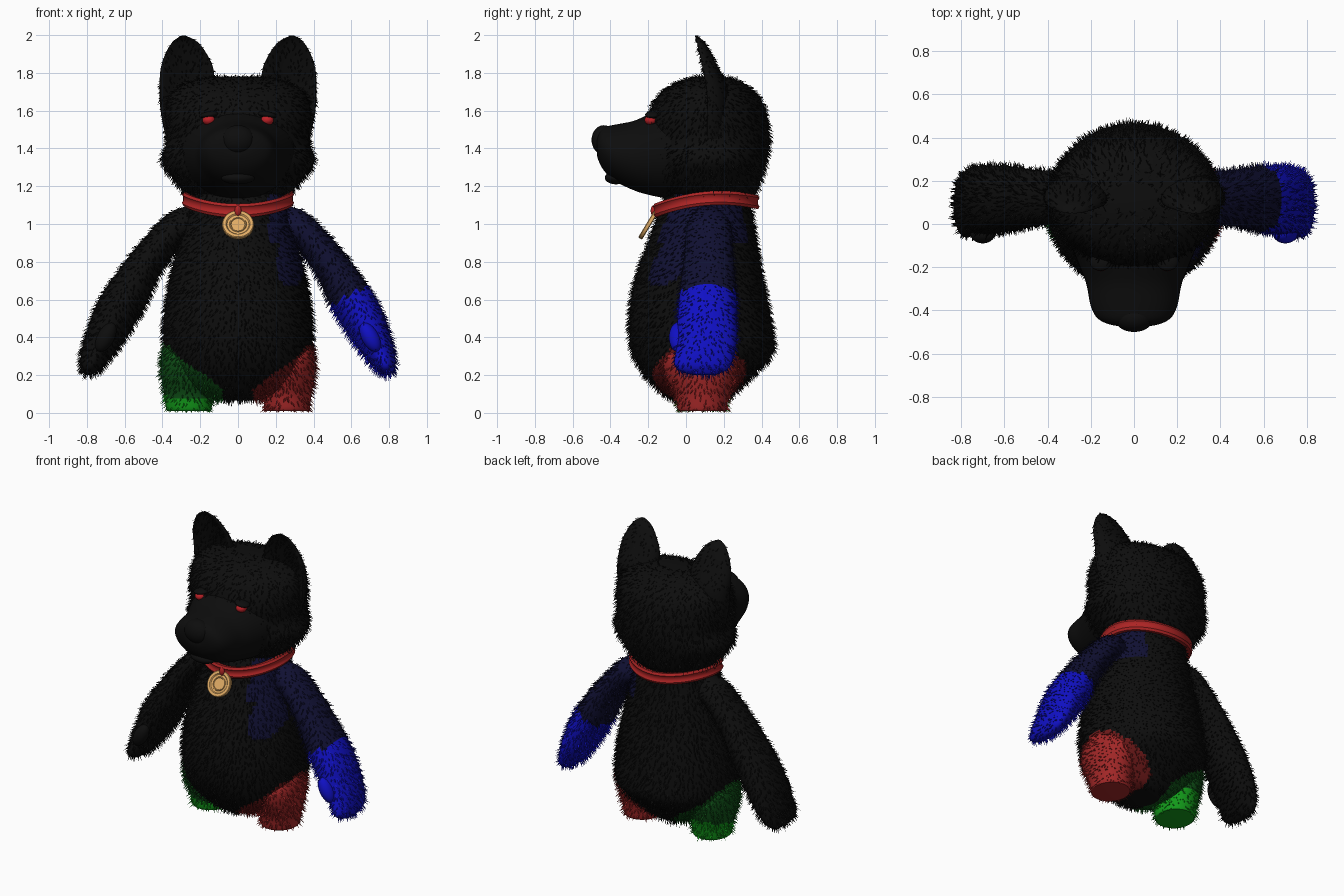
import bpy, bmesh, math, random
from mathutils import Vector as V, Matrix

random.seed(4)
if "Cube" in bpy.data.objects:
    bpy.data.objects.remove(bpy.data.objects["Cube"], do_unlink=True)


def material(name, r, g, b):
    m = bpy.data.materials.new(name)
    m.use_nodes = True
    m.diffuse_color = (r, g, b, 1)
    bsdf = m.node_tree.nodes["Principled BSDF"]
    bsdf.inputs["Base Color"].default_value = (r, g, b, 1)
    bsdf.inputs["Roughness"].default_value = 0.9
    return m


black = material("black_fur", .004, .004, .004)
navy = material("navy_fur", .005, .005, .032)
blue = material("blue_fur", .005, .005, .55)
dark_red = material("dark_red_fur", .16, .01, .01)
red = material("red_fur", .36, .02, .02)
dark_green = material("dark_green_fur", .005, .085, .009)
green = material("green_fur", .006, .32, .01)
collar_red = material("collar_red", .42, .018, .018)
gold = material("gold", .75, .41, .13)
eye_red = material("eye_red", .5, .015, .02)


def finish(name, bm, mats, angle=40):
    mesh = bpy.data.meshes.new(name)
    bm.to_mesh(mesh)
    bm.free()
    for m in mats:
        mesh.materials.append(m)
    ob = bpy.data.objects.new(name, mesh)
    bpy.context.collection.objects.link(ob)
    bpy.ops.object.select_all(action="DESELECT")
    ob.select_set(True)
    bpy.context.view_layer.objects.active = ob
    bpy.ops.object.shade_smooth_by_angle(angle=math.radians(angle))
    return ob


def add_fur(bm, density, length):
    """Thin three-sided tufts that lean outward and down."""
    for f in list(bm.faces):
        if len(f.verts) != 4:
            continue
        a, b, c, d = [v.co.copy() for v in f.verts]
        n = f.normal.copy()
        want = density * f.calc_area()
        for _ in range(int(want) + (random.random() < want % 1)):
            p = a.lerp(b, random.random()).lerp(d.lerp(c, random.random()), random.random())
            lean = (n * .7 + V((random.uniform(-.3, .3), random.uniform(-.3, .3), -.6))).normalized()
            tip = p + lean * length * random.uniform(.6, 1.2)
            tip.z = max(tip.z, 0)
            side = n.orthogonal().normalized() * .005
            base = [bm.verts.new(p - n * .004 + Matrix.Rotation(k * math.tau / 3, 3, n) @ side)
                    for k in range(3)]
            top = bm.verts.new(tip)
            for k in range(3):
                bm.faces.new((base[k], base[(k + 1) % 3], top)).material_index = f.material_index


def spline(a, b, c, d, t):
    return .5 * (2 * b + (c - a) * t + (2 * a - 5 * b + 4 * c - d) * t * t
                 + (3 * b - a - 3 * c + d) * t ** 3)


def loft(name, rings, mats, rule=None, fur=0, length=.034, steps=4, segs=48, dent=0):
    """Skin through elliptical rings, each a (centre, u radius, v radius) of vectors."""
    path = []
    for i in range(len(rings) - 1):
        q = [rings[max(i - 1, 0)], rings[i], rings[i + 1], rings[min(i + 2, len(rings) - 1)]]
        for s in range(steps):
            path.append([spline(*[r[k] for r in q], s / steps) for k in range(3)])
    path.append(rings[-1])
    bm = bmesh.new()
    loops = []
    for c, u, v in path:
        loop = []
        for k in range(segs):
            a = math.tau * k / segs
            s = math.sin(a)
            if s < 0:
                s *= 1 + dent * s
            loop.append(bm.verts.new(c + u * math.cos(a) + v * s))
        loops.append(loop)
    for lo, hi in zip(loops, loops[1:]):
        for k in range(segs):
            j = (k + 1) % segs
            bm.faces.new((lo[k], lo[j], hi[j], hi[k]))
    bm.faces.new(loops[0])
    bm.faces.new(loops[-1])
    bmesh.ops.recalc_face_normals(bm, faces=bm.faces[:])
    bm.normal_update()
    if rule:
        for f in bm.faces:
            f.material_index = rule(f.calc_center_median())
    if fur:
        add_fur(bm, fur, length)
    return finish(name, bm, mats)


def level(z, x0, x1, y0, y1):
    """Horizontal ring from its extents."""
    return (V(((x0 + x1) / 2, (y0 + y1) / 2, z)), V(((x1 - x0) / 2, 0, 0)), V((0, (y1 - y0) / 2, 0)))


def ball(name, centre, radii, mat, tilt=0):
    bm = bmesh.new()
    m = Matrix.Translation(centre) @ Matrix.Rotation(tilt, 4, "Y") @ Matrix.Diagonal((*radii, 1))
    bmesh.ops.create_uvsphere(bm, u_segments=24, v_segments=16, radius=1, matrix=m)
    return finish(name, bm, [mat])


# Body, with a navy spill at the left shoulder and coloured patches round the legs
def body_rule(p):
    x = abs(p.x)
    if (p.y - .08) ** 2 + (p.z - .12) ** 2 < .073 and p.z < .06 + .8 * x and x > .08:
        return 2 if p.x > 0 else 3
    if p.x > .16 and p.y < .33:
        if p.z > .9 or (((p.x - .28) / .075) ** 2 + ((p.z - .8) / .13) ** 2 < 1 and p.y < .05):
            return 1
    return 0


body = [(.065, .1, -.03, .2), (.09, .2, -.1, .24), (.15, .3, -.17, .3), (.22, .36, -.23, .37),
        (.32, .39, -.28, .46), (.45, .395, -.3, .455), (.6, .38, -.29, .43), (.75, .35, -.255, .4),
        (.9, .31, -.2, .375), (1.05, .27, -.145, .35), (1.17, .25, -.1, .33)]
loft("body", [level(z, -w, w, a, b) for z, w, a, b in body],
     [black, navy, dark_red, dark_green], body_rule, fur=1800, steps=6, segs=88)

# Head
head = [(1.12, .2, -.03, .3), (1.16, .27, -.1, .36), (1.25, .35, -.17, .4), (1.34, .405, -.19, .425),
        (1.44, .375, -.2, .44), (1.55, .385, -.2, .43), (1.65, .375, -.165, .4),
        (1.72, .32, -.1, .34), (1.765, .21, -.01, .26), (1.78, .1, .06, .18)]
loft("head", [level(z, -w, w, a, b) for z, w, a, b in head], [black], fur=1800, segs=64)

# Muzzle, nose and lower lip
muzzle = [(-.08, 1.13, 1.64, .3), (-.2, 1.155, 1.58, .25), (-.28, 1.18, 1.545, .22),
          (-.38, 1.23, 1.525, .2), (-.44, 1.29, 1.51, .165), (-.468, 1.35, 1.48, .1), (-.472, 1.39, 1.45, .04)]
loft("muzzle", [(V((0, y, (a + b) / 2)), V((w, 0, 0)), V((0, 0, (b - a) / 2)))
                for y, a, b, w in muzzle], [black])
ball("nose", (0, -.435, 1.445), (.09, .065, .078), black)
ball("lower_lip", (0, -.37, 1.245), (.09, .06, .035), black)

ear = [(1.45, .24, .38, .05, .2), (1.6, .18, .41, .04, .22), (1.72, .13, .415, .03, .22),
       (1.82, .13, .41, .03, .175), (1.9, .165, .385, .03, .135), (1.96, .21, .35, .03, .1),
       (1.985, .25, .32, .035, .075), (1.998, .28, .295, .04, .06)]
# Arm rows: outer x z, inner x z, front y, back y
arm = [(.24, 1.1, .18, .9, .03, .2), (.36, 1.06, .28, .9, .005, .24), (.5, .92, .41, .74, -.01, .25),
       (.62, .77, .49, .57, -.03, .265), (.74, .59, .58, .42, -.045, .27), (.81, .4, .66, .31, -.05, .265),
       (.835, .27, .73, .23, -.06, .235), (.82, .215, .765, .205, 0, .18), (.80, .2, .785, .2, .06, .13)]
leg = [(.01, .15, .37, -.03, .205), (.02, .14, .38, -.045, .215), (.1, .135, .39, -.06, .23),
       (.2, .13, .408, -.11, .265), (.29, .16, .408, -.12, .275), (.36, .22, .395, -.05, .22)]

for s, side in ((1, "left"), (-1, "right")):
    left = s > 0
    flip = lambda x0, x1: (s * x0, s * x1)
    # Ears with a hollow front
    loft(side + "_ear", [level(z, *flip(a, b), c, d) for z, a, b, c, d in ear],
         [black], fur=1200, length=.022, dent=1.3)
    # Arms and thumbs
    rings = [(V((s * (a + c) / 2, (e + f) / 2, (b + d) / 2)), V((s * (a - c) / 2, 0, (b - d) / 2)),
              V((0, (f - e) / 2, 0))) for a, b, c, d, e, f in arm]
    loft(side + "_arm", rings, [navy, blue] if left else [black, black],
         lambda p: int(p.z < .59 + .55 * (abs(p.x) - .53)), fur=1800, steps=6)
    ball(side + "_thumb", (s * .7, -.045, .4), (.045, .045, .085), blue if left else black, -s * .5)
    # Legs
    loft(side + "_leg", [level(z, *flip(a, b), c, d) for z, a, b, c, d in leg],
         [red, red] if left else [dark_green, green], lambda p: int(p.z < .085 + .25 * max(p.y, 0)), fur=1800)
    # Eyes under heavy lids
    ball(side + "_eye", (s * .155, -.185, 1.55), (.034, .034, .027), eye_red)
    ball(side + "_eyelid", (s * .155, -.175, 1.578), (.05, .042, .018), black, s * .15)

# Collar band, dipping at the front
bm = bmesh.new()
profile = [(-.03, -.03), (0, -.037), (.008, -.022), (0, -.012), (0, .012), (.008, .022), (0, .037), (-.03, .03)]
loops = []
for k in range(64):
    a = math.tau * k / 64
    c = math.cos(a)
    z = 1.135 - .0425 * c * c - .0225 * c
    loops.append([bm.verts.new(((.29 + o) * math.sin(a), .107 - (.275 + o) * c, z + h)) for o, h in profile])
for k in range(64):
    A, B = loops[k], loops[(k + 1) % 64]
    for i in range(len(profile)):
        j = (i + 1) % len(profile)
        bm.faces.new((A[i], A[j], B[j], B[i]))
bmesh.ops.recalc_face_normals(bm, faces=bm.faces[:])
finish("collar", bm, [collar_red])
ball("collar_knot", (0, -.172, 1.07), (.018, .015, .028), collar_red)

# Round tag with a raised rim and inner ring
tag = [(.01, -.012), (.08, -.012), (.084, -.008), (.084, .008), (.08, .012), (.064, .012), (.058, .005),
       (.046, .005), (.043, .011), (.039, .011), (.036, .005), (.005, .005)]
ob = loft("tag", [(V((0, 0, h)), V((r, 0, 0)), V((0, r, 0))) for r, h in tag], [gold], steps=1)
ob.location = (0, -.2, .995)
ob.rotation_euler = (math.radians(59), 0, 0)
